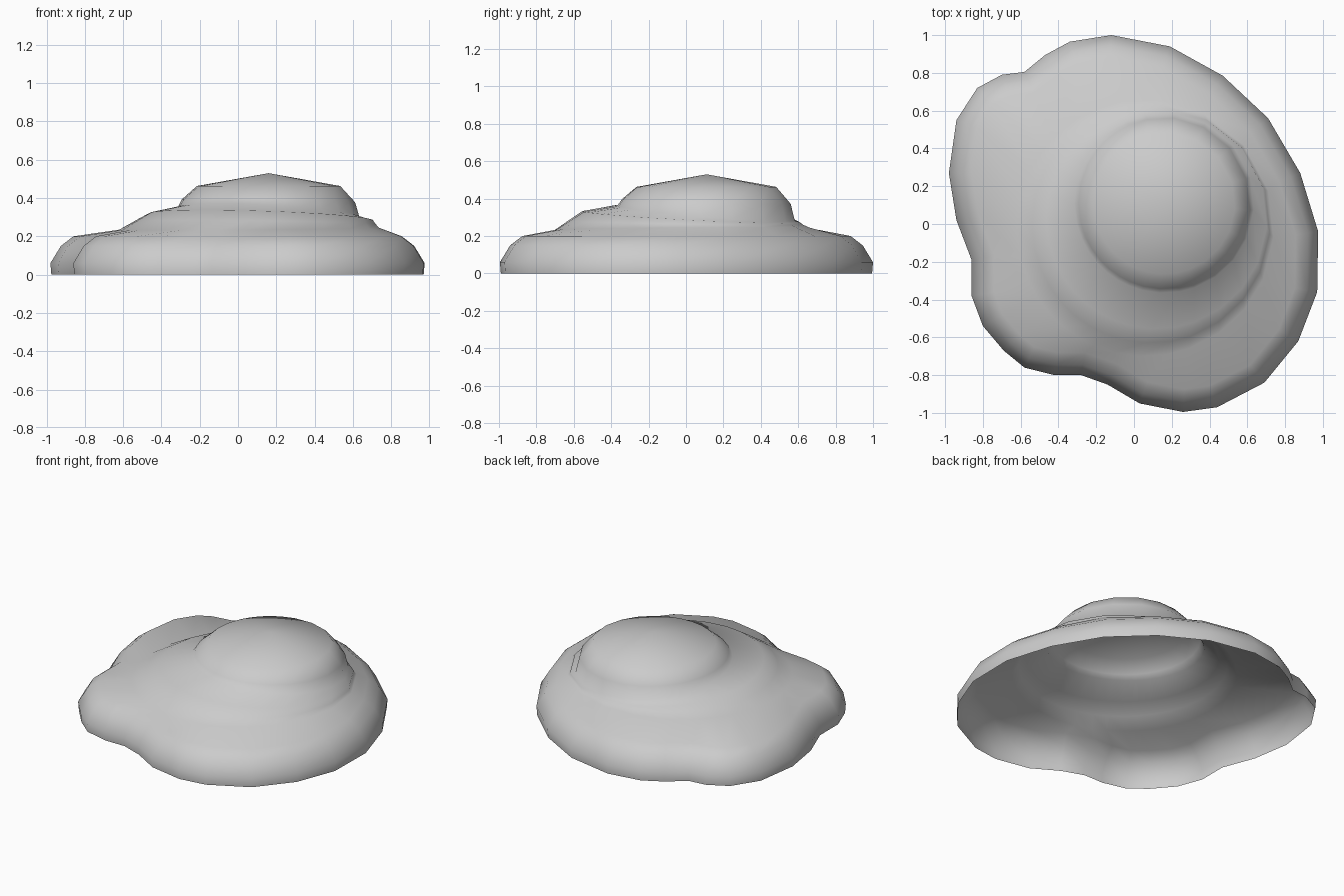
import bpy, bmesh, math
from mathutils import Vector

if "Cube" in bpy.data.objects:
    bpy.data.objects.remove(bpy.data.objects["Cube"])

# Lobed ground outline, counter-clockwise
outline = [Vector(p) for p in [
    (.975, -.04), (.88, .27), (.71, .56), (.47, .785), (.19, .94), (-.12, 1.0), (-.34, .965),
    (-.47, .895), (-.58, .805), (-.70, .79), (-.83, .72), (-.94, .55), (-.98, .27),
    (-.94, .02), (-.86, -.19), (-.86, -.38), (-.80, -.54), (-.69, -.67), (-.58, -.76),
    (-.42, -.80), (-.28, -.80), (-.14, -.85), (.03, -.95), (.26, -.995), (.44, -.97),
    (.69, -.84), (.87, -.62), (.97, -.36)]]
N = len(outline)
angles = [math.atan2(p.y - .03, p.x - .08) for p in outline]


def inset_ring(d, z):
    """Outline moved inward by d along its averaged normals."""
    ring = []
    for i, p in enumerate(outline):
        t = (outline[(i + 1) % N] - outline[i - 1]).normalized()
        ring.append((p.x - t.y * d, p.y + t.x * d, z))
    return ring


def round_ring(cx, cy, r, z, tx, ty):
    """Circle whose height tilts across x and y."""
    return [(cx + r * math.cos(a), cy + r * math.sin(a),
             z - tx * math.cos(a) - ty * math.sin(a)) for a in angles]


rings = [
    # rounded lower tier
    inset_ring(.005, 0), inset_ring(0, .06), inset_ring(.055, .15), inset_ring(.12, .20),
    # middle step, fading into the slope at the back right
    round_ring(.06, -.02, .68, .24, -.005, -.006),
    round_ring(.09, 0, .63, .272, .008, .01),
    round_ring(.12, .03, .585, .303, .018, .03),
    # top dome
    round_ring(.16, .11, .475, .325, .025, .04),
    round_ring(.16, .11, .453, .385, .008, .012),
    round_ring(.16, .11, .375, .463, 0, 0),
]

# Open-bottomed shell
bm = bmesh.new()
loops = [[bm.verts.new(co) for co in ring] for ring in rings]
for low, high in zip(loops, loops[1:]):
    for i in range(N):
        j = (i + 1) % N
        bm.faces.new((low[i], low[j], high[j], high[i]))
apex = bm.verts.new((.16, .11, .53))
for i in range(N):
    bm.faces.new((loops[-1][i], loops[-1][(i + 1) % N], apex))
for f in bm.faces:
    f.smooth = True
mesh = bpy.data.meshes.new("stepped_mound")
bm.to_mesh(mesh)
bm.free()
bpy.context.collection.objects.link(bpy.data.objects.new("stepped_mound", mesh))
